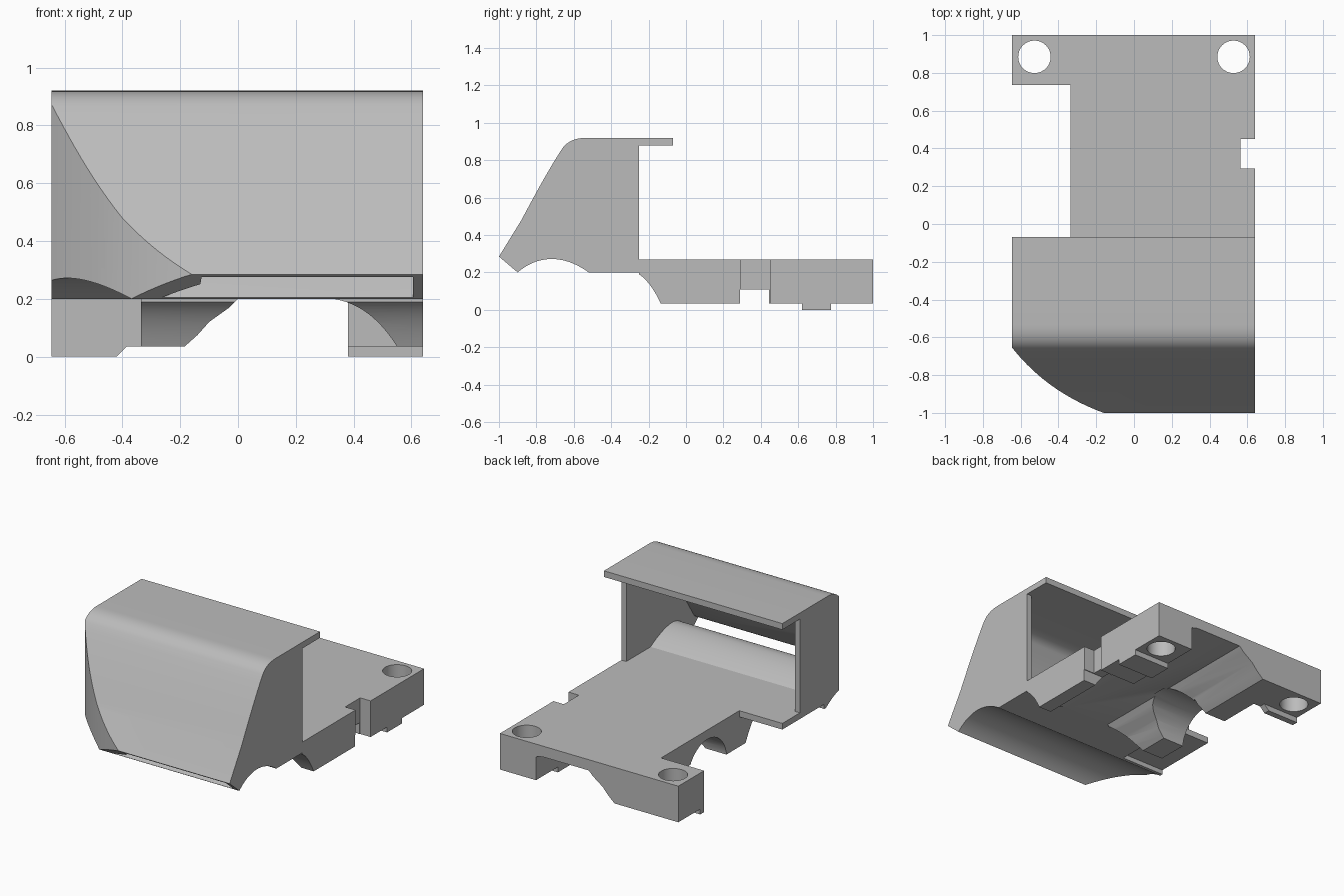
import bpy, bmesh, math
from mathutils import Vector

cube = bpy.data.objects.get("Cube")
if cube:
    bpy.data.objects.remove(cube, do_unlink=True)

grey = bpy.data.materials.new("plain_grey")
grey.use_nodes = True
grey.diffuse_color = (0.5, 0.5, 0.5, 1)
grey.node_tree.nodes["Principled BSDF"].inputs["Base Color"].default_value = (0.5, 0.5, 0.5, 1)


def prism(name, points, axis, lo, hi):
    """Extrude a profile along x, y or z; profile axes are the other two in order."""
    bm = bmesh.new()
    spot = {"x": lambda a, b: (lo, a, b), "y": lambda a, b: (a, lo, b),
            "z": lambda a, b: (a, b, lo)}[axis]
    face = bm.faces.new([bm.verts.new(spot(*p)) for p in points])
    step = Vector([(hi - lo) * (axis == k) for k in "xyz"])
    new = bmesh.ops.extrude_face_region(bm, geom=[face])["geom"]
    bmesh.ops.translate(bm, verts=[g for g in new if isinstance(g, bmesh.types.BMVert)], vec=step)
    bmesh.ops.recalc_face_normals(bm, faces=bm.faces)
    mesh = bpy.data.meshes.new(name)
    bm.to_mesh(mesh)
    bm.free()
    mesh.materials.append(grey)
    obj = bpy.data.objects.new(name, mesh)
    bpy.context.collection.objects.link(obj)
    return obj


def box(name, x0, x1, y0, y1, z0, z1):
    return prism(name, [(x0, y0), (x1, y0), (x1, y1), (x0, y1)], "z", z0, z1)


def combine(target, other, operation):
    """Apply a boolean and remove the helper."""
    mod = target.modifiers.new("combine", "BOOLEAN")
    mod.operation, mod.object, mod.solver = operation, other, "EXACT"
    bpy.ops.object.select_all(action="DESELECT")
    bpy.context.view_layer.objects.active = target
    target.select_set(True)
    bpy.ops.object.modifier_apply(modifier=mod.name)
    bpy.data.objects.remove(other, do_unlink=True)


def arc(cx, cy, r, a0, a1, n=12):
    angles = [math.radians(a0 + (a1 - a0) * i / n) for i in range(n + 1)]
    return [(cx + r * math.cos(a), cy + r * math.sin(a)) for a in angles]


def curve(p0, p1, p2, n=14):
    """Quadratic curve from p0 to p2, pulled towards p1."""
    return [tuple(Vector(p0) * (1 - t) ** 2 + Vector(p1) * 2 * t * (1 - t) + Vector(p2) * t * t)
            for t in [i / n for i in range(n + 1)]]


L, R = -0.645, 0.64

# Hood: side profile with rounded brow and arched underside
brow = curve((-0.53, 0.92), (-0.62, 0.92), (-0.66, 0.865), 8)
nose = curve((-0.66, 0.865), (-0.74, 0.745), (-0.88, 0.48), 6)[1:]
arch = curve((-0.9, 0.2), (-0.82, 0.27), (-0.72, 0.272)) + curve((-0.72, 0.272), (-0.62, 0.272), (-0.52, 0.2))[1:]
hood = prism("hood", [(-0.25, 0.92)] + brow + nose + [(-1, 0.285)] + arch + [(-0.25, 0.2)], "x", L, R)
plan = curve((L, -0.655), (-0.46, -0.89), (-0.16, -1), 20)
combine(hood, prism("plan", [(L - 0.1, 0), (L - 0.1, -0.655)] + plan + [(-0.16, -1.1), (1, -1.1), (1, 0)],
                    "z", -0.5, 1.5), "INTERSECT")

# Hollow interior with a humped floor and the front slot
roof = curve((-0.53, 0.88), (-0.6, 0.88), (-0.63, 0.84), 8)
hump = curve((-0.84, 0.29), (-0.79, 0.345), (-0.72, 0.345)) + curve((-0.72, 0.345), (-0.62, 0.34), (-0.5, 0.27))[1:]
cavity = prism("cavity", [(-0.2, 0.88)] + roof + [(-0.7, 0.73), (-0.84, 0.47), (-0.95, 0.3), (-0.988, 0.278),
               (-1.01, 0.26), (-0.915, 0.19)] + hump + [(-0.2, 0.27)], "x", -1, 1)
inner = curve((-0.61, -0.65), (-0.44, -0.85), (-0.13, -0.96), 20)
combine(cavity, prism("inner_plan", [(-0.61, 0)] + inner + [(-0.11, -1.1), (0.605, -1.1), (0.605, 0)],
                      "z", -0.5, 1.5), "INTERSECT")
combine(hood, cavity, "DIFFERENCE")
combine(hood, box("corner_relief", -1, -0.335, -0.5, 0, 0, 0.23), "DIFFERENCE")

# Roof overhang and floor shelf
box("roof_overhang", L, R, -0.25, -0.07, 0.88, 0.92)
box("floor_shelf", L, -0.335, -0.25, -0.07, 0.23, 0.27)

# Base: channelled cross-section running front to back
right_flank = curve((0.55, 0.035), (0.46, 0.18), (0.33, 0.2), 12)
left_flank = [(0, 0.2), (-0.03, 0.17), (-0.1, 0.12), (-0.14, 0.075), (-0.185, 0.035)]
base = prism("base", [(-0.335, 0.27), (R, 0.27), (R, 0.035)] + right_flank + left_flank + [(-0.335, 0.035)],
             "y", -0.25, 1)
combine(base, box("rear_right_block", 0.38, R, 0.45, 1, 0.035, 0.25), "UNION")
combine(base, box("rear_left_tab", L, -0.3, 0.735, 1, 0.035, 0.27), "UNION")

# Cuts: curved front, cross groove, side arch, edge notch, screw holes
front = curve((-0.27, 0.2), (-0.2, 0.17), (-0.135, 0.035))
combine(base, prism("front_cut", front + [(-0.13, -0.1), (-0.4, -0.1), (-0.4, 0.2)], "x", -1, 1), "DIFFERENCE")
combine(base, box("cross_groove", -0.5, 1, 0.29, 0.445, -0.1, 0.11), "DIFFERENCE")
combine(base, prism("side_arch", arc(0.26, 0.01, 0.2, 0, 360, 32)[:-1], "x", -0.5, 0.02), "DIFFERENCE")
combine(base, box("edge_notch", 0.565, 1, 0.295, 0.45, -0.1, 0.5), "DIFFERENCE")
for side in (-1, 1):
    combine(base, prism("hole", arc(side * 0.527, 0.885, 0.086, 0, 360, 40)[:-1], "z", -0.5, 0.5), "DIFFERENCE")

# Feet under the rear corners
box("right_foot", 0.38, R, 0.62, 0.775, 0, 0.035)
prism("left_foot", [(L, 0), (-0.42, 0), (-0.385, 0.035), (L, 0.035)], "y", 0.735, 0.775)

# Smooth curves, crisp edges
bpy.ops.object.select_all(action="DESELECT")
for obj in (hood, base):
    obj.select_set(True)
    bpy.context.view_layer.objects.active = obj
bpy.ops.object.shade_smooth_by_angle(angle=math.radians(25))
